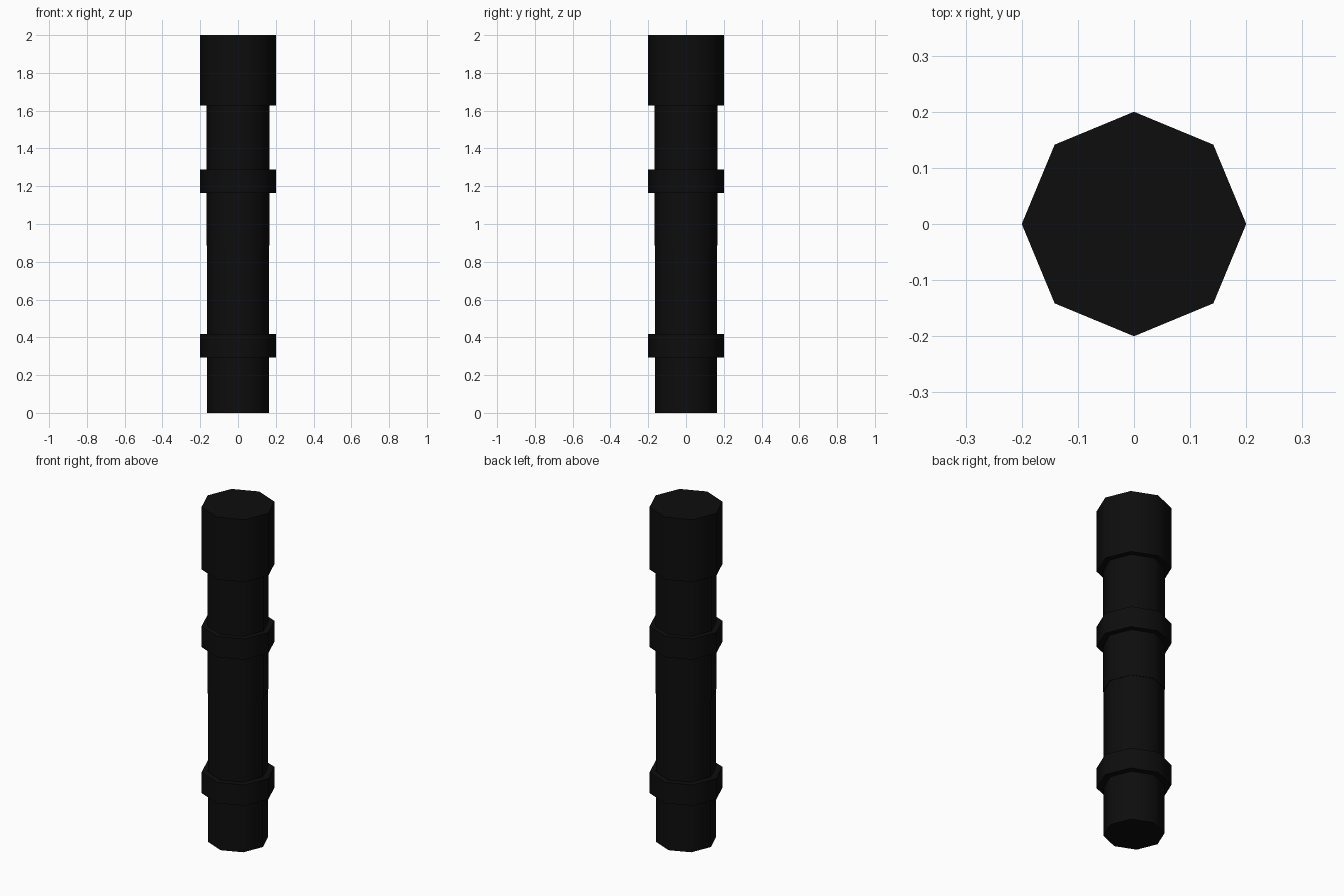
import bpy
import math

if "Cube" in bpy.data.objects:
    bpy.data.objects.remove(bpy.data.objects["Cube"])

black = bpy.data.materials.new("black_metal")
black.diffuse_color = (0.004, 0.004, 0.004, 1)
black.use_nodes = True
black.node_tree.nodes["Principled BSDF"].inputs["Base Color"].default_value = black.diffuse_color


def octagon_section(name, radius, z0, z1):
    # Eight-sided cylinder with corners on the x and y axes
    bpy.ops.mesh.primitive_cylinder_add(
        vertices=8, radius=radius, depth=z1 - z0, location=(0, 0, (z0 + z1) / 2))
    ob = bpy.context.object
    ob.name = name
    ob.data.materials.append(black)
    # Smooth around the sides, sharp at the rims
    bpy.ops.object.shade_smooth_by_angle(angle=math.radians(50))
    return ob


# Shaft in two lengths, the upper one slightly wider
octagon_section("lower_shaft", 0.164, 0.0, 0.887)
octagon_section("upper_shaft", 0.167, 0.887, 1.628)

# Raised collars
for name, z0 in (("lower_collar", 0.294), ("upper_collar", 1.165)):
    octagon_section(name, 0.2, z0, z0 + 0.124)

# Thick end cap
octagon_section("head", 0.2, 1.628, 2.0)
